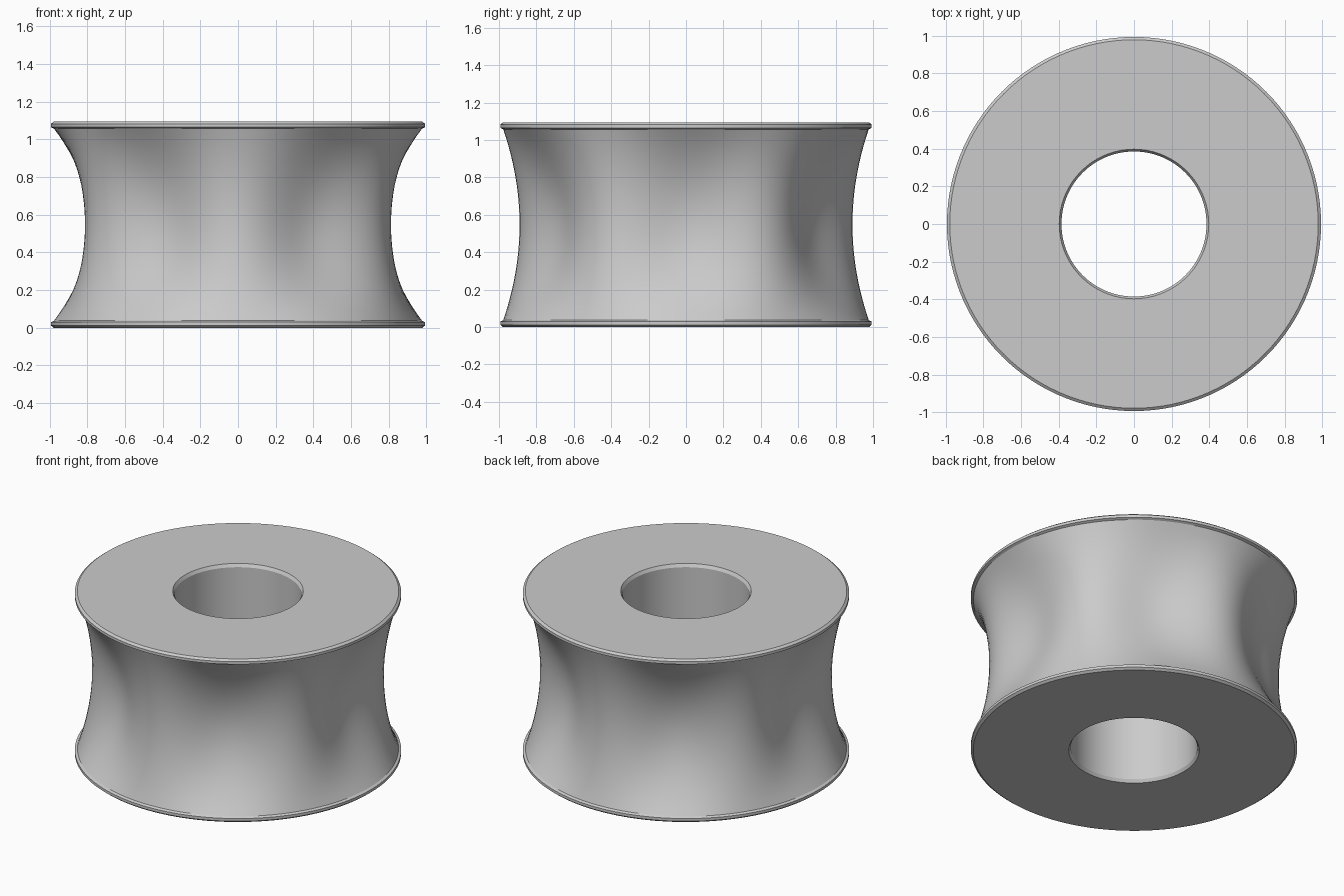
import bpy, bmesh, math

if "Cube" in bpy.data.objects:
    bpy.data.objects.remove(bpy.data.objects["Cube"])

H = 1.095          # total height
SEG = 120          # segments around the axis
BORE = 0.385       # radius of the centre hole
RIM = 0.993        # radius of the end flanges
MID = H / 2

grey = bpy.data.materials.new("grey")
grey.diffuse_color = (0.6, 0.6, 0.6, 1)
grey.use_nodes = True
grey.node_tree.nodes["Principled BSDF"].inputs["Base Color"].default_value = grey.diffuse_color


def waist(angle):
    # six shallow grooves around the waist, first one facing +x
    return 0.838 - 0.052 * math.cos(6 * angle)


def side_radius(angle, z):
    # concave side wall, blending the lobed waist into round flanges
    t = (z - MID) / 0.51
    w = waist(angle)
    return w + (0.977 - w) * t * t


# Closed cross-section, as (radius or None for the lobed wall, height)
edge = [(BORE + 0.012, 0), (0.978, 0), (RIM, 0.012), (RIM, 0.03)]
wall = [(None, MID + 0.51 * (i / 12 - 1)) for i in range(25)]
bore = [(BORE, H - 0.02), (BORE, 0.02)]
section = edge + wall + [(r, H - z) for r, z in reversed(edge)] + bore

# Sweep the section around the axis
bm = bmesh.new()
rings = []
for i in range(SEG):
    a = 2 * math.pi * i / SEG
    ring = []
    for r, z in section:
        r = side_radius(a, z) if r is None else r
        ring.append(bm.verts.new((r * math.cos(a), r * math.sin(a), z)))
    rings.append(ring)
n = len(section)
for i in range(SEG):
    p, q = rings[i], rings[(i + 1) % SEG]
    for j in range(n):
        k = (j + 1) % n
        bm.faces.new((p[j], q[j], q[k], p[k]))
bmesh.ops.recalc_face_normals(bm, faces=bm.faces)

mesh = bpy.data.meshes.new("fluted_roller")
bm.to_mesh(mesh)
bm.free()
mesh.materials.append(grey)
roller = bpy.data.objects.new("fluted_roller", mesh)
bpy.context.collection.objects.link(roller)

# Smooth surfaces with sharp flange edges
bpy.context.view_layer.objects.active = roller
roller.select_set(True)
bpy.ops.object.shade_smooth_by_angle(angle=math.radians(25))
